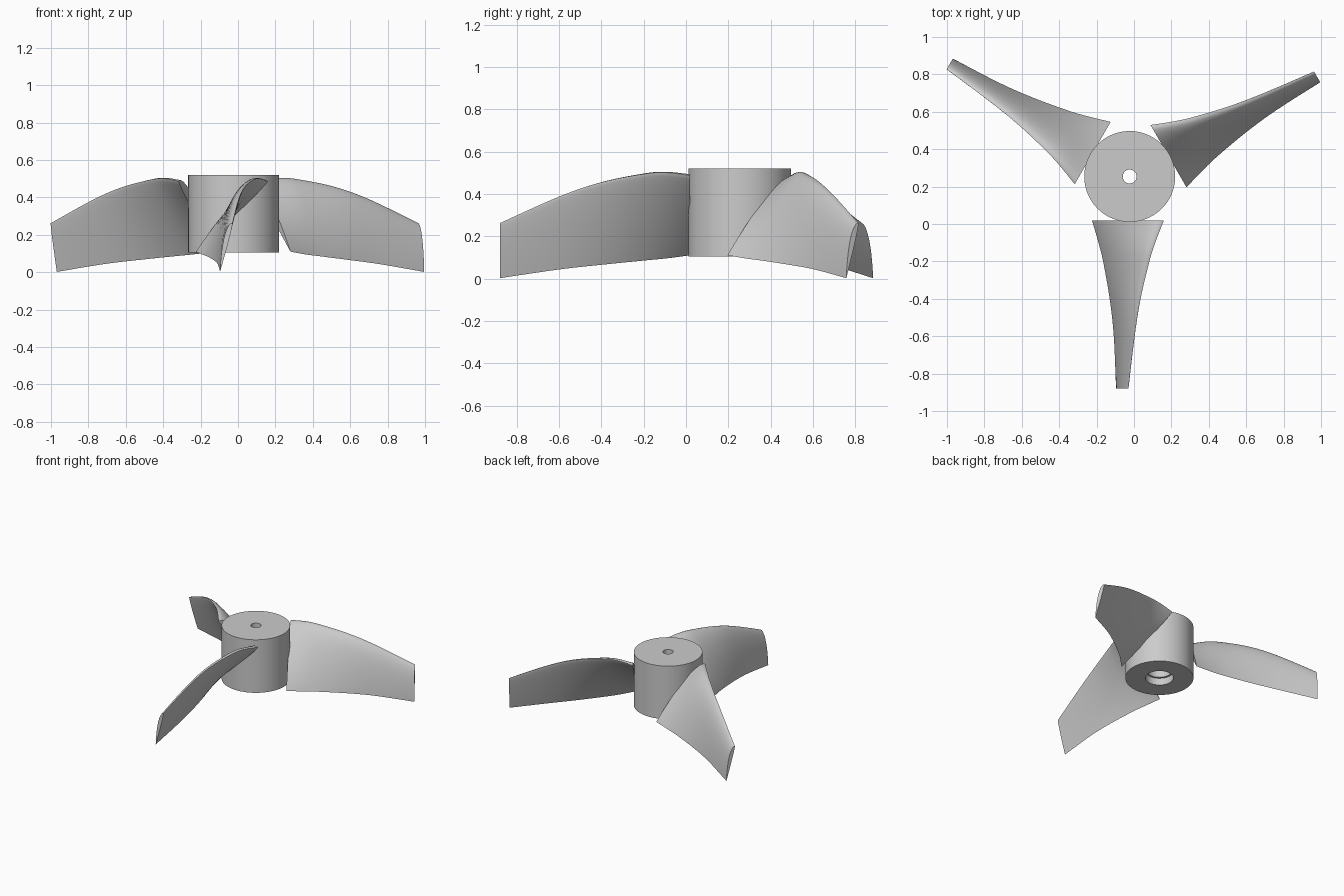
import bpy
import bmesh
import math
from mathutils import Matrix, Vector

cube = bpy.data.objects.get("Cube")
if cube:
    bpy.data.objects.remove(cube, do_unlink=True)

CENTRE = Vector((-0.023, 0.254, 0))

grey = bpy.data.materials.new("plain_grey")
grey.use_nodes = True
colour = (0.6, 0.6, 0.6, 1)
grey.diffuse_color = colour
grey.node_tree.nodes["Principled BSDF"].inputs["Base Color"].default_value = colour


def finish(bm, name, angle):
    """Turn a bmesh into a shaded, coloured object."""
    bmesh.ops.recalc_face_normals(bm, faces=bm.faces)
    mesh = bpy.data.meshes.new(name)
    bm.to_mesh(mesh)
    bm.free()
    mesh.materials.append(grey)
    ob = bpy.data.objects.new(name, mesh)
    bpy.context.collection.objects.link(ob)
    bpy.ops.object.select_all(action='DESELECT')
    ob.select_set(True)
    bpy.context.view_layer.objects.active = ob
    bpy.ops.object.shade_smooth_by_angle(angle=math.radians(angle))
    return ob


def bridge(bm, a, b):
    for i in range(len(a)):
        j = (i + 1) % len(a)
        bm.faces.new((a[i], a[j], b[j], b[i]))


# Hub: turned section with a shaft hole and a stepped socket underneath
hub_profile = [(0.243, 0.105), (0.243, 0.52), (0.037, 0.52), (0.037, 0.3),
               (0.085, 0.3), (0.085, 0.16), (0.1, 0.16), (0.1, 0.105)]
SIDES = 96
bm = bmesh.new()
rings = []
for radius, z in hub_profile:
    ring = []
    for k in range(SIDES):
        a = math.tau * k / SIDES
        ring.append(bm.verts.new((radius * math.cos(a), radius * math.sin(a), z)))
    rings.append(ring)
for i, ring in enumerate(rings):
    bridge(bm, ring, rings[(i + 1) % len(rings)])
hub = finish(bm, "hub", 30)
hub.location = CENTRE

# Blade stations: distance from axis, trailing edge x, z, leading edge x, z
STATIONS = [(0.234, -0.202, 0.11, 0.183, 0.487),
            (0.35, -0.168, 0.095, 0.138, 0.501),
            (0.455, -0.142, 0.085, 0.105, 0.494),
            (0.655, -0.107, 0.065, 0.058, 0.455),
            (0.855, -0.085, 0.043, 0.026, 0.387),
            (1.134, -0.073, 0.002, -0.007, 0.262)]


def smooth_station(i, t):
    """Catmull-Rom blend between stations i and i + 1."""
    last = len(STATIONS) - 1
    a, b, c, d = (STATIONS[min(max(k, 0), last)] for k in range(i - 1, i + 3))
    return [q + 0.5 * t * (r - p + t * (2 * p - 5 * q + 4 * r - s
            + t * (3 * (q - r) + s - p))) for p, q, r, s in zip(a, b, c, d)]


def thickness(u):
    """Aerofoil half thickness, u = 0 at the rounded leading edge, peak about 1."""
    return 2 * (1.4845 * math.sqrt(u) - 0.63 * u - 1.758 * u**2
                + 1.4215 * u**3 - 0.518 * u**4)


def aerofoil(station):
    dist, tx, tz, lx, lz = station
    lead, trail = Vector((lx, -dist, lz)), Vector((tx, -dist, tz))
    chord = trail - lead
    up = Vector((chord.z, 0, -chord.x))     # length equals the chord
    steps = 16
    us = [0.5 - 0.5 * math.cos(math.pi * k / steps) for k in range(steps + 1)]
    top = [lead + chord * u + up * 0.09 * thickness(u) for u in us]
    under = [lead + chord * u - up * 0.015 * thickness(u) for u in us[1:-1]]
    return top + under[::-1]


bm = bmesh.new()
stations = [smooth_station(i, k / 5) for i in range(len(STATIONS) - 1) for k in range(5)]
stations.append(STATIONS[-1])
loops = [[bm.verts.new(p) for p in aerofoil(s)] for s in stations]
for a, b in zip(loops, loops[1:]):
    bridge(bm, a, b)
bm.faces.new(loops[0])
bm.faces.new(loops[-1])
blade = finish(bm, "front_blade", 40)

# The other two blades share the mesh, turned about the hub axis
for name, turn in (("front_blade", 0), ("back_left_blade", 120), ("back_right_blade", 240)):
    ob = blade
    if turn:
        ob = bpy.data.objects.new(name, blade.data)
        bpy.context.collection.objects.link(ob)
    ob.matrix_world = Matrix.Translation(CENTRE) @ Matrix.Rotation(math.radians(turn), 4, 'Z')
